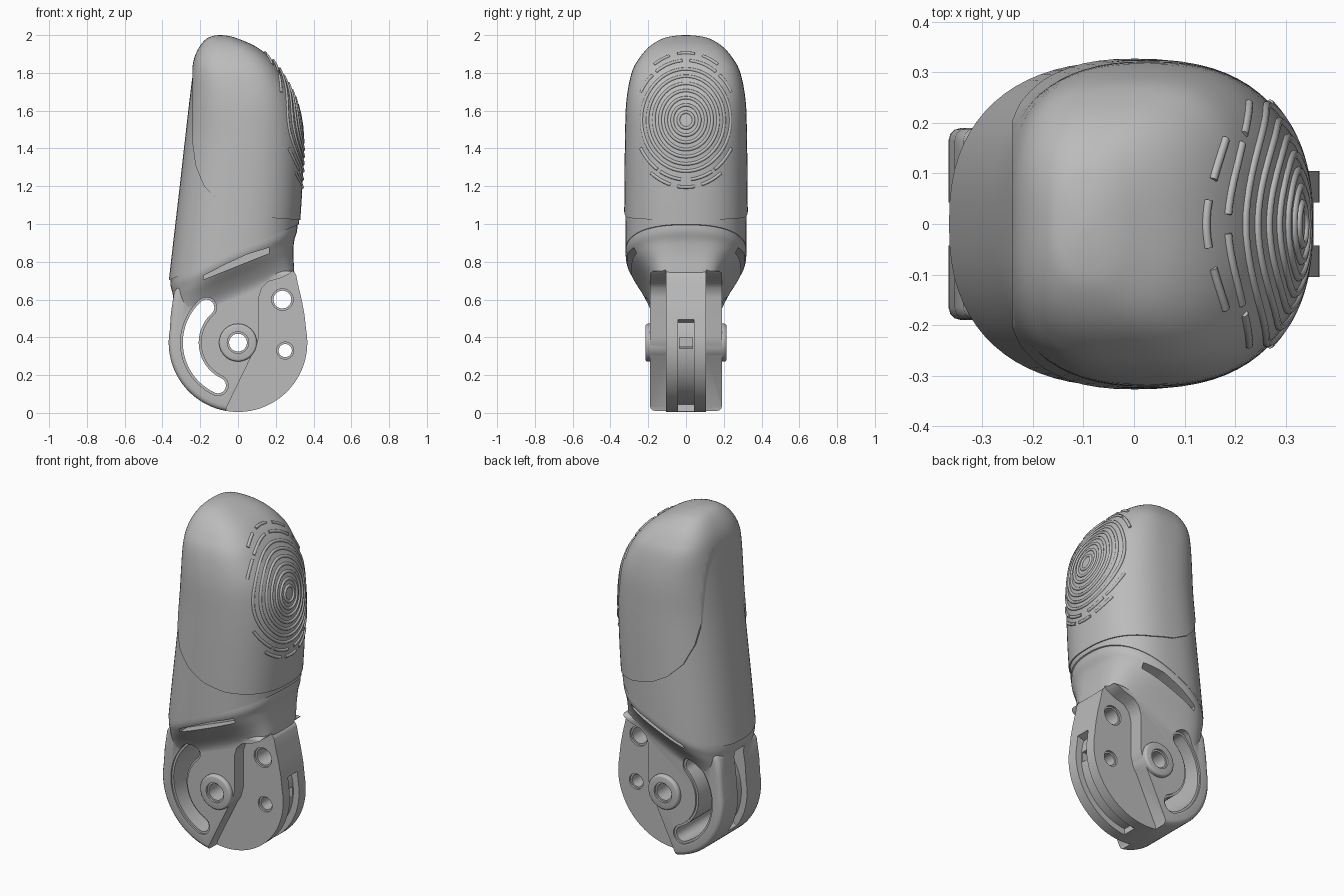
import bpy, bmesh, math

if "Cube" in bpy.data.objects:
    bpy.data.objects.remove(bpy.data.objects["Cube"])

GREY = bpy.data.materials.new("light grey plastic")
GREY.use_nodes = True
TONE = (0.5, 0.5, 0.5, 1)
GREY.diffuse_color = TONE
GREY.node_tree.nodes["Principled BSDF"].inputs["Base Color"].default_value = TONE


def add(name, bm):
    """Turn a bmesh into a grey object."""
    bmesh.ops.recalc_face_normals(bm, faces=bm.faces)
    me = bpy.data.meshes.new(name)
    bm.to_mesh(me)
    bm.free()
    ob = bpy.data.objects.new(name, me)
    bpy.context.collection.objects.link(ob)
    me.materials.append(GREY)
    return ob


def loft(name, rings):
    bm = bmesh.new()
    loops = [[bm.verts.new(p) for p in ring] for ring in rings]
    for a, b in zip(loops, loops[1:]):
        for i in range(len(a)):
            j = (i + 1) % len(a)
            bm.faces.new((a[i], a[j], b[j], b[i]))
    bm.faces.new(loops[0])
    bm.faces.new(loops[-1])
    return add(name, bm)


def prism(name, outline, y0, y1):
    """Extrude an x-z outline along y."""
    return loft(name, [[(x, y, z) for x, z in outline] for y in (y0, y1)])


def arc(cx, cz, r, a0, a1, n):
    angles = [math.radians(a0 + (a1 - a0) * i / n) for i in range(n + 1)]
    return [(cx + r * math.cos(a), cz + r * math.sin(a)) for a in angles]


def disc(cx, cz, r):
    return arc(cx, cz, r, 0, 352.5, 47)


def select(ob):
    bpy.ops.object.select_all(action="DESELECT")
    ob.select_set(True)
    bpy.context.view_layer.objects.active = ob


def combine(ob, other, operation="DIFFERENCE"):
    mod = ob.modifiers.new("join", "BOOLEAN")
    mod.operation, mod.object, mod.solver = operation, other, "EXACT"
    select(ob)
    bpy.ops.object.modifier_apply(modifier=mod.name)
    bpy.data.objects.remove(other)


def bevel(ob, width, segments=3):
    mod = ob.modifiers.new("bevel", "BEVEL")
    mod.width, mod.segments = width, segments
    mod.limit_method, mod.angle_limit = "ANGLE", math.radians(60)
    select(ob)
    bpy.ops.object.modifier_apply(modifier=mod.name)


def smooth(ob, angle=35):
    select(ob)
    bpy.ops.object.shade_smooth_by_angle(angle=math.radians(angle))


def oval(xl, xr, half, power, n=72):
    """Superellipse section in x and y."""
    pts = []
    for i in range(n):
        a = 2 * math.pi * i / n
        c, s = math.cos(a), math.sin(a)
        pts.append(((xl + xr) / 2 + (xr - xl) / 2 * math.copysign(abs(c) ** (2 / power), c),
                    half * math.copysign(abs(s) ** (2 / power), s)))
    return pts


def spline(keys, steps):
    """Smooth interpolation through rows of values."""
    out = []
    for i in range(len(keys) - 1):
        rows = [keys[max(0, i - 1)], keys[i], keys[i + 1], keys[min(len(keys) - 1, i + 2)]]
        for k in range(steps):
            t = k / steps
            out.append([b + t / 2 * (c - a + t * (2 * a - 5 * b + 4 * c - d + t * (3 * (b - c) + d - a)))
                        for a, b, c, d in zip(*rows)])
    return out + [list(keys[-1])]


# Fingertip sections: height, back x, pad x, half width, squareness
TIP = spline([(.6, -.382, .315, .325, 2.4), (.9, -.348, .32, .325, 2.4), (1.2, -.313, .338, .323, 2.4),
              (1.45, -.285, .342, .32, 2.4), (1.65, -.262, .307, .313, 2.6), (1.8, -.243, .23, .285, 2.9),
              (1.88, -.228, .168, .243, 2.9), (1.94, -.2, .09, .19, 2.8), (1.98, -.165, 0, .125, 2.6),
              (1.995, -.13, -.05, .065, 2.5), (2, -.1, -.09, .01, 2.4)], 5)


def tip(name, inset):
    return loft(name, [[(x, y, z - max(inset, 0)) for x, y in
                        oval(xl + inset, xr - inset, max(b - inset, .005), power)]
                       for z, xl, xr, b, power in TIP])


# Back shell, cut along the slanted joint
back_shell = tip("back_shell", .004)
combine(back_shell, prism("joint_cutter", [(-1, .43), (-1, -1), (1, -1), (1, 1.29)], -1, 1))
smooth(back_shell)

# Finger pad, standing slightly proud of the shell along the curved seam
pad = tip("finger_pad", -.003)
seam = [(-.24, 2.2), (-.24, 1.42), (-.225, 1.31), (-.18, 1.2), (-.1, 1.12), (0, 1.065),
        (.13, 1.035), (.5, 1.01), (.5, 2.2)]
combine(pad, prism("seam_cutter", seam, -1, 1), "INTERSECT")
smooth(pad)


def pad_x(y, z):
    """Pad surface position at a given y and z."""
    for lo, hi in zip(TIP, TIP[1:]):
        if lo[0] <= z <= hi[0]:
            t = (z - lo[0]) / (hi[0] - lo[0])
            xl, xr, b, power = [p + t * (q - p) for p, q in zip(lo[1:], hi[1:])]
            u = min(abs(y) / b, .995)
            return (xl + xr) / 2 + (xr - xl) / 2 * (1 - u ** power) ** (1 / power) + .002
    return 0


# Grip ridges on the pad: full rings, then broken outer arcs
curve = bpy.data.curves.new("grip_ridges", "CURVE")
curve.dimensions, curve.bevel_depth, curve.bevel_resolution = "3D", .009, 2
curve.use_fill_caps = True


def ridge(ry, rz, a0, a1, closed=False):
    n = 64 if closed else max(6, int(abs(a1 - a0) / 3))
    line = curve.splines.new("POLY")
    line.points.add(n - 1)
    for i, p in enumerate(line.points):
        a = math.radians(a0 + (a1 - a0) * i / (n if closed else n - 1))
        y, z = ry * math.sin(a), 1.55 + rz * math.cos(a)
        p.co = (pad_x(y, z), y, z, 1)
    line.use_cyclic_u = closed


for k in range(7):
    ridge(.04 + .0325 * k, .042 + .038 * k, 0, 360, True)
for side in (-1, 1):
    for a0, a1 in ((4, 36), (41, 62), (118, 146), (150, 174)):
        ridge(.27, .315, side * a0, side * a1)
    for a0, a1 in ((17, 34), (142, 164)):
        ridge(.3, .355, side * a0, side * a1)
for middle in (0, 180):
    ridge(.3, .355, middle - 9, middle + 9)
ridges = bpy.data.objects.new("grip_ridges", curve)
bpy.context.collection.objects.link(ridges)
curve.materials.append(GREY)
select(ridges)
bpy.ops.object.convert(target="MESH")
smooth(ridges, 50)

# Knuckle: round lower plate block
outline = arc(0, .372, .367, 170, 370, 56) + [(.352, .52), (.337, .6), (.318, .68), (.304, .75),
                                             (.1, .76), (-.2, .72), (-.3, .69), (-.338, .64), (-.355, .53)]
knuckle = prism("knuckle", outline, -.19, .19)
bevel(knuckle, .025)

# Flared collar that follows the slanted joint
collar_rows = spline([(-.3, -.345, .3, .184, 5), (-.22, -.338, .297, .195, 4.5), (-.15, -.338, .293, .235, 3.6),
                      (-.08, -.347, .297, .29, 2.8), (-.03, -.357, .313, .317, 2.5), (.03, -.357, .313, .318, 2.4)], 4)
collar = loft("collar", [[(x, y, .86 + .43 * x + d) for x, y in oval(xl, xr, b, p)]
                         for d, xl, xr, b, p in collar_rows])
combine(knuckle, collar, "UNION")

# Stepped recess on both faces, and the slanted vents in the collar
step = [(-.085, -.1), (-.06, .03), (.1, .36), (.11, .4), (.11, .61), (.125, .66), (.16, .695), (.23, .715),
        (.27, .735), (.3, .765), (.6, .77), (.6, -.1)]
vent = [(-.185, .705), (.165, .845), (.165, .875), (.05, .84), (-.07, .785), (-.18, .728)]
for side in (-1, 1):
    combine(knuckle, prism("recess_cutter", step, side * .105, side * .5))
    combine(knuckle, prism("vent_cutter", vent, side * .21, side * .5))

# Axle boss
boss = prism("boss", disc(0, .372, .1), -.215, .215)
bevel(boss, .012)
combine(knuckle, boss, "UNION")

# Curved guide slot through both faces, with a stepped lip
for r, depth in ((.042, (-.5, .5)), (.054, (.18, .5)), (.054, (-.5, -.18))):
    ends = [arc(0, .372, .25, a, a, 1)[0] for a in (132, 245)]
    slot = (arc(0, .372, .25 + r, 132, 245, 32) + arc(*ends[1], r, 245, 425, 12)[1:-1]
            + arc(0, .372, .25 - r, 245, 132, 32) + arc(*ends[0], r, 312, 492, 12)[1:-1])
    combine(knuckle, prism("slot_cutter", slot, *depth))

# Axle and pin holes with countersinks
for x, z, r, face in ((0, .372, .047, .215), (.235, .6, .047, .105), (.25, .33, .035, .105)):
    combine(knuckle, prism("hole_cutter", disc(x, z, r), -.5, .5))
    for side in (-1, 1):
        combine(knuckle, prism("sink_cutter", disc(x, z, r + .01), side * (face - .012), side * (face + .04)))

# Cable groove round the rim, with a small socket
for a0, a1 in ((-85, 19), (142, 215)):
    groove = arc(0, .372, .33, a0, a1, 32) + arc(0, .372, .5, a1, a0, 32)
    combine(knuckle, prism("groove_cutter", groove, -.043, .043))
combine(knuckle, prism("socket_cutter", [(.28, .34), (.5, .34), (.5, .4), (.28, .4)], -.035, .035))
smooth(knuckle)
